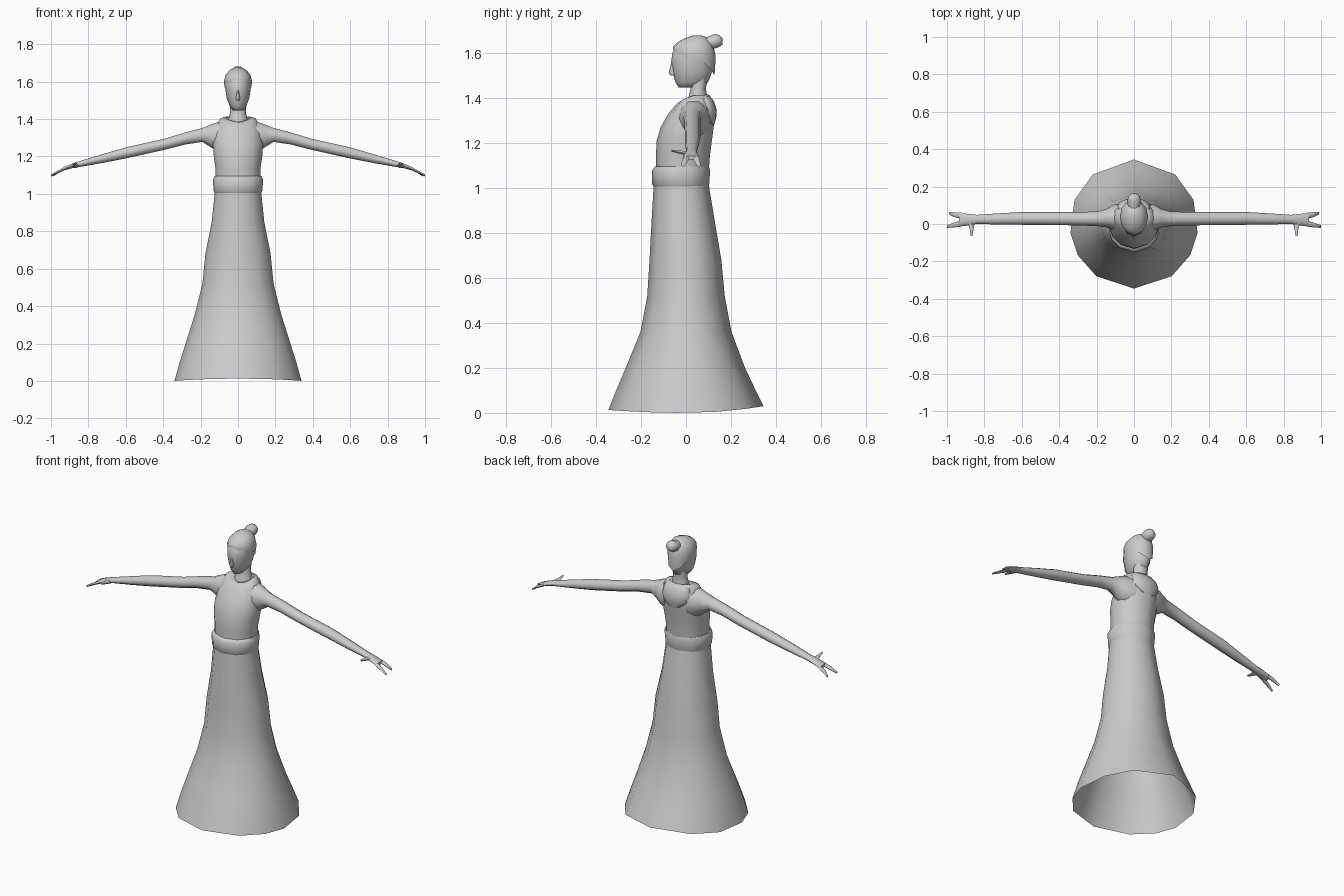
import bpy, bmesh, math

grey = bpy.data.materials.new("soft grey")
grey.diffuse_color = (0.6, 0.6, 0.6, 1)

# angles of one ring, unevenly spaced and symmetric left to right
HALF = [50, 22, -8, -29, -54]
GOWN = [90] + HALF + [-90] + [180 - a for a in reversed(HALF)]
EVEN = [90 - i * 30 for i in range(12)]


def skin(name, rings, caps=(True, True), mirror=False, angle=60):
    """Join rings of points into a smooth skin."""
    bm = bmesh.new()
    loops = [[bm.verts.new(p) for p in ring] for ring in rings]
    n = len(loops[0])
    for a, b in zip(loops, loops[1:]):
        for i in range(n):
            j = (i + 1) % n
            bm.faces.new((a[i], a[j], b[j], b[i]))
    if caps[0]:
        bm.faces.new(loops[0])
    if caps[1]:
        bm.faces.new(loops[-1][::-1])
    bmesh.ops.recalc_face_normals(bm, faces=bm.faces)
    mesh = bpy.data.meshes.new(name)
    bm.to_mesh(mesh)
    bm.free()
    mesh.materials.append(grey)
    obj = bpy.data.objects.new(name, mesh)
    bpy.context.collection.objects.link(obj)
    if mirror:
        obj.modifiers.new("mirror", "MIRROR")
    bpy.ops.object.select_all(action="DESELECT")
    obj.select_set(True)
    bpy.context.view_layer.objects.active = obj
    bpy.ops.object.shade_smooth_by_angle(angle=math.radians(angle))
    return obj


def level(z, half_x, front, back, lift_front=0, lift_back=0, angles=GOWN):
    """Horizontal ring whose front and back may rise or drop."""
    pts = []
    for a in angles:
        c, s = math.cos(math.radians(a)), math.sin(math.radians(a))
        lift = (lift_back if s > 0 else lift_front) * s * s
        pts.append((half_x * c, (front + back) / 2 + (back - front) / 2 * s, z + lift))
    return pts


def upright(x, y, z, r, rz, sides=10, along_y=False):
    """Vertical ring around a limb running along x or y."""
    pts = []
    for i in range(sides):
        a = 2 * math.pi * i / sides
        u, w = r * math.cos(a), rz * math.sin(a)
        pts.append((x + u, y, z + w) if along_y else (x, y + u, z + w))
    return pts


# flared skirt, open at the hem
skin("skirt", [level(*r) for r in [
    (0.0, .343, -.345, .345, .013, .03), (.10, .315, -.31, .305, 0, .01),
    (.20, .283, -.268, .262), (.36, .232, -.202, .202), (.52, .192, -.172, .172),
    (.68, .176, -.162, .157), (.85, .142, -.153, .128), (1.02, .124, -.143, .10)]],
    caps=(False, False))

# waistband
skin("waistband", [level(*r) for r in [
    (1.0, .122, -.14, .097), (1.015, .131, -.15, .103), (1.075, .136, -.152, .107),
    (1.095, .126, -.138, .102), (1.095, .11, -.12, .09)]], caps=(False, False))

# bodice, with a neckline that dips in front and folds inward
skin("bodice", [level(*r) for r in [
    (1.06, .122, -.134, .10), (1.14, .122, -.134, .106), (1.21, .132, -.13, .115),
    (1.27, .135, -.112, .123), (1.33, .128, -.078, .13), (1.375, .112, -.05, .12, -.012),
    (1.405, .095, -.034, .106, -.026, .005), (1.412, .075, -.012, .10, -.028, .002),
    (1.395, .05, .0, .09, -.015)]], caps=(False, True))

# folded cloth on the upper back
skin("back_drape", [level(*r, angles=EVEN) for r in [
    (1.285, .04, .10, .124, 0, -.01), (1.31, .075, .08, .134), (1.345, .088, .06, .137),
    (1.385, .085, .04, .124), (1.408, .07, .05, .105)]])

# neck
skin("neck", [level(*r, angles=EVEN) for r in [
    (1.37, .058, .0, .10), (1.405, .048, .012, .094), (1.44, .042, .02, .088),
    (1.50, .042, .02, .10)]])

# head
skin("head", [level(*r, angles=EVEN) for r in [
    (1.445, .024, -.032, .045), (1.468, .044, -.047, .098), (1.51, .060, -.058, .114),
    (1.56, .068, -.066, .124), (1.60, .070, -.060, .128), (1.635, .062, -.04, .118),
    (1.66, .042, -.005, .10), (1.672, .015, .03, .07)]])

# nose
skin("nose", [level(*r, angles=EVEN) for r in [
    (1.555, .005, -.066, -.04), (1.51, .011, -.077, -.04), (1.498, .008, -.068, -.04)]])

# hair swept up from the brow and nape
skin("hair", [level(*r, angles=EVEN) for r in [
    (1.57, .071, -.058, .127, .045, -.07), (1.60, .076, -.058, .132, .025, -.02),
    (1.637, .066, -.04, .121, .008), (1.663, .044, -.008, .10),
    (1.676, .016, .03, .072)]], caps=(False, True))

# hair bun
skin("hair_bun", [upright(*r, along_y=True) for r in [
    (0, .07, 1.643, .03, .025), (0, .10, 1.643, .033, .03), (0, .125, 1.65, .036, .034),
    (0, .148, 1.652, .031, .028), (0, .162, 1.65, .015, .015)]])

# arms with palms
skin("arm", [upright(*r) for r in [
    (.07, .035, 1.30, .075, .09), (.11, .035, 1.305, .068, .082), (.145, .032, 1.31, .05, .064),
    (.19, .028, 1.315, .04, .039), (.28, .028, 1.297, .036, .034),
    (.39, .029, 1.266, .035, .031), (.60, .030, 1.219, .034, .031),
    (.72, .027, 1.19, .03, .025), (.84, .025, 1.161, .024, .017),
    (.885, .023, 1.15, .031, .013), (.935, .022, 1.133, .036, .009)]], mirror=True)

# two spread fingers on each hand
for name, tip_x, y0, y1 in [("front_finger", 1.0, .004, -.014), ("rear_finger", .988, .043, .057)]:
    skin(name, [upright(.92, y0, 1.137, .017, .009, 6),
                upright(.96, (y0 + y1) / 2, 1.119, .013, .009, 6),
                upright(tip_x, y1, 1.098, .007, .006, 6)], mirror=True)

# thumbs pointing forward
skin("thumb", [upright(.872, .015, 1.15, .022, .012, 6, True),
               upright(.868, -.022, 1.157, .011, .009, 6, True),
               upright(.869, -.064, 1.165, .005, .005, 6, True)], mirror=True)
